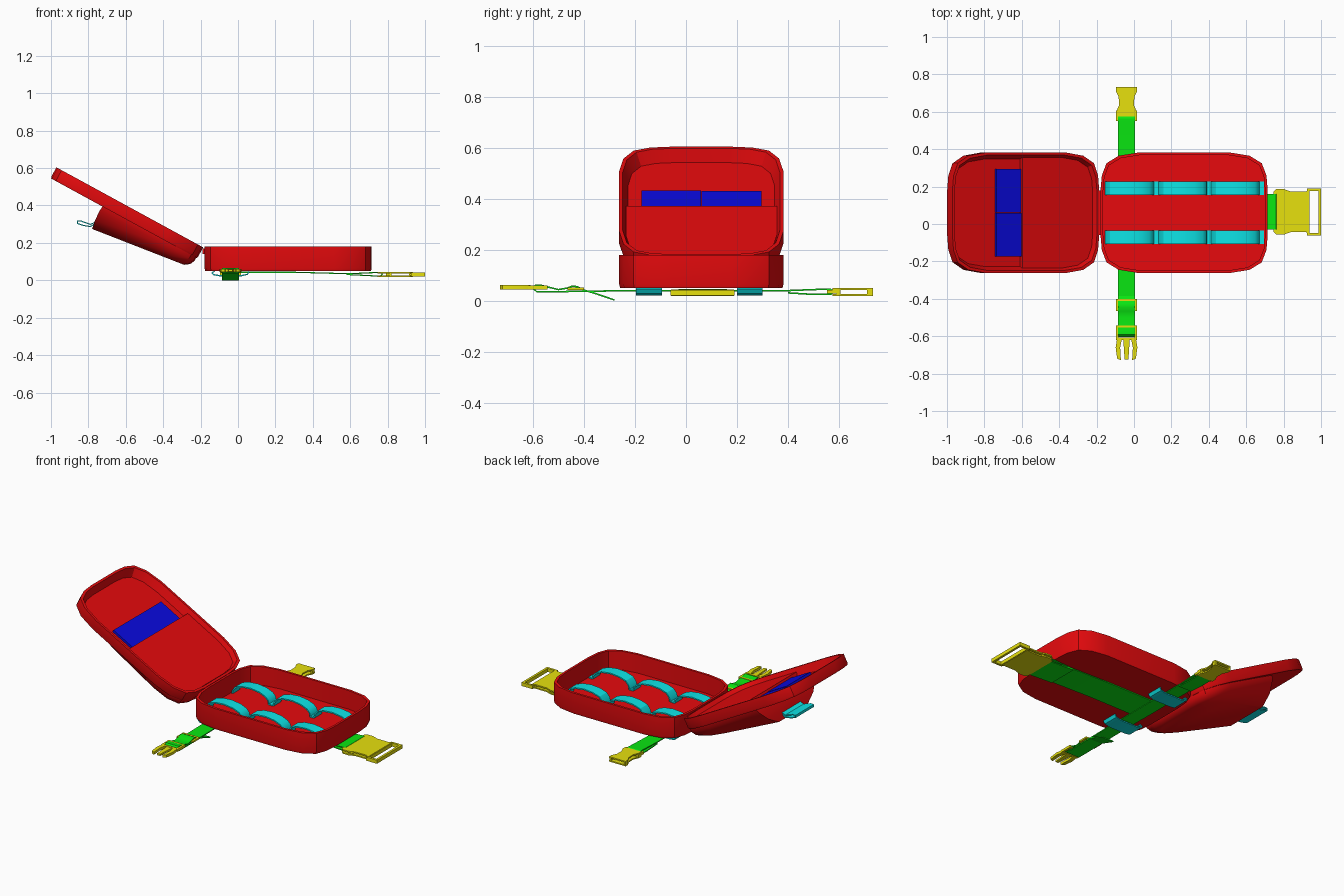
import bpy, bmesh, math
from mathutils import Vector

if "Cube" in bpy.data.objects:
    bpy.data.objects.remove(bpy.data.objects["Cube"])

COL = {"red": (.8, .003, .004, 1), "green": (.003, .8, .006, 1), "yellow": (.8, .75, .004, 1),
       "cyan": (.004, .78, .8, 1), "blue": (.003, .003, .75, 1)}
MAT = {}
for k, c in COL.items():
    MAT[k] = bpy.data.materials.new(k)
    MAT[k].diffuse_color = c


def loft(bm, rings):
    """Skin a list of equal-length rings and cap both ends."""
    vs = [[bm.verts.new(p) for p in r] for r in rings]
    n = len(vs[0])
    for a, b in zip(vs, vs[1:]):
        for i in range(n):
            j = (i + 1) % n
            bm.faces.new((a[i], a[j], b[j], b[i]))
    bm.faces.new(vs[0][::-1])
    bm.faces.new(vs[-1])


def finish(name, bm, mat):
    bmesh.ops.recalc_face_normals(bm, faces=bm.faces)
    me = bpy.data.meshes.new(name)
    bm.to_mesh(me)
    bm.free()
    ob = bpy.data.objects.new(name, me)
    bpy.context.collection.objects.link(ob)
    me.materials.append(MAT[mat])
    bpy.ops.object.select_all(action='DESELECT')
    bpy.context.view_layer.objects.active = ob
    ob.select_set(True)
    bpy.ops.object.shade_smooth_by_angle(angle=math.radians(32))
    return ob


def build(name, mat, *ring_sets):
    bm = bmesh.new()
    for rings in ring_sets:
        loft(bm, rings)
    return finish(name, bm, mat)


def plate(poly, z0, z1):
    return [[(x, y, z) for x, y in poly] for z in (z0, z1)]


def box(x0, x1, y0, y1, z0, z1):
    return plate([(x0, y0), (x1, y0), (x1, y1), (x0, y1)], z0, z1)


def ribbon(path, axis, c, w, t=.006):
    """Flat strap of width w following a (distance, height) path."""
    pts = [Vector(p) for p in path]
    rings = []
    for i, p in enumerate(pts):
        d = (pts[min(i + 1, len(pts) - 1)] - pts[max(i - 1, 0)]).normalized()
        n = Vector((-d.y, d.x)) * t / 2
        r = [(p + n, -w / 2), (p + n, w / 2), (p - n, w / 2), (p - n, -w / 2)]
        rings.append([(q.x, c + s, q.y) if axis == 'x' else (c + s, q.x, q.y) for q, s in r])
    return rings


# Shared rounded outline of both halves, centred on its own origin
Q = [(.447, .12), (.44, .20), (.415, .265), (.35, .305), (.245, .322)]
OUT = (Q + [(-x, y) for x, y in Q[::-1]] + [(-x, -y) for x, y in Q]
       + [(x, -y) for x, y in Q[::-1]])
CY = .06


def outline(inset=0, clip=9):
    sx, sy = 1 - inset / .447, 1 - inset / .322
    return [(min(x * sx, clip), y * sy) for x, y in OUT]


# Base tray
def base(inset, z):
    return [(.268 + x, CY + y, z) for x, y in outline(inset)]


build("base_tray", "red", [base(.004, .05), base(0, .065), base(0, .18), base(.014, .18),
                           base(.014, .064)])

# Lid tray, in tilted lid coordinates: u from hinge, n out of the opening
A = math.radians(28.6)


def L(u, y, n):
    return (-.186 - u * math.cos(A) + n * math.sin(A), CY + y, .176 + u * math.sin(A) + n * math.cos(A))


def lid(inset, n, clip=9, taper=0):
    """Lid outline at depth n (number or function of u), narrowing by taper towards the far end."""
    return [L(.447 + x, y * (1 - taper * (.447 + x) / .575), n(.447 + x) if callable(n) else n)
            for x, y in outline(inset, clip)]


def lid_box(u0, u1, y0, y1, n0, n1):
    return [[L(u, y, n) for u, y in ((u0, y0), (u1, y0), (u1, y1), (u0, y1))] for n in (n0, n1)]


build("lid_tray", "red", [lid(.004, -.066), lid(0, -.055), lid(0, 0), lid(.014, 0), lid(.035, -.052)])
build("lid_inner_pocket", "red", [lid(.03, -.053, .006), lid(.026, -.025, .006)])
build("lid_outer_pocket", "red",
      [lid(.006, -.064, .13, .08), lid(.006, lambda u: -.085 - .01 * u, .133, .12),
       lid(.018, lambda u: -.11 - .07 * u, .13, .27),
       lid(.045, lambda u: -.125 - .128 * u, .122, .5)])

# Fabric hinge
build("hinge_strip", "red", box(-.19, -.174, CY - .12, CY + .12, .14, .17))

# Twin card sleeve inside the lid
build("card_sleeve", "blue", lid_box(.42, .605, -.235, -.001, -.052, -.038),
      lid_box(.42, .605, .001, .235, -.052, -.040))

# Elastic loops in the tray: two rows of three
PROF = [(0, .068), (.006, .09), (.025, .113), (.07, .127), (.13, .132), (.19, .124), (.23, .108),
        (.248, .09), (.254, .068), (.28, .066)]
for row, y in enumerate((-.07, .19)):
    build(f"elastic_row_{row}", "cyan",
          *[ribbon([(x0 + a, b) for a, b in PROF], 'x', y, .072, .008) for x0 in (-.15, .135, .415)])

# Belt loops under the tray and the pull tab on the pocket
loop = [(.06, .048), (.05, .032), (.02, .025), (-.1, .025), (-.13, .03), (-.14, .04), (-.125, .049)]
for i, y in enumerate((-.145, .25)):
    build(f"belt_loop_{i}", "cyan", ribbon(loop, 'x', y, .1, .007))
build("pull_tab", "cyan", ribbon([(-.76, .305), (-.79, .287), (-.83, .294), (-.858, .304), (-.858, .316),
                                  (-.84, .317), (-.79, .299), (-.75, .315)], 'x', CY, .18))

# Cross strap running front to back, with loops around both buckles
SX = -.04
build("cross_strap", "green", ribbon(
    [(-.28, .003), (-.35, .027), (-.4, .042), (-.425, .055), (-.445, .058), (-.465, .05), (-.5, .044),
     (-.57, .061), (-.59, .062), (-.602, .05), (-.585, .036), (-.5, .036), (-.2, .04), (.4, .04),
     (.5, .044), (.565, .046), (.58, .037), (.57, .026), (.5, .025), (.4, .031)], 'y', SX, .09))

# Wide strap under the tray
CW = .065
build("wide_strap", "green", ribbon([(-.09, .043), (.3, .043), (.6, .035), (.7, .04), (.76, .042), (.772, .033),
                                     (.76, .022), (.7, .025), (.58, .031)], 'x', CW, .19))


def frame(x0, x1, y0, y1, z0, z1, b):
    return [box(x0, x1, y0, y0 + b, z0, z1), box(x0, x1, y1 - b, y1, z0, z1),
            box(x0, x0 + b, y0 + b, y1 - b, z0, z1), box(x1 - b, x1, y0 + b, y1 - b, z0, z1)]


# Strap slider
build("slider", "yellow", *frame(SX - .057, SX + .057, -.465, -.4, .042, .052, .012),
      box(SX - .05, SX + .05, -.438, -.426, .042, .05))

# Pronged buckle half
parts = frame(SX - .057, SX + .057, -.62, -.542, .045, .06, .014)
parts.append(plate([(SX - .018, -.61), (SX - .01, -.725), (SX + .01, -.725), (SX + .018, -.61)], .047, .058))
for s in (-1, 1):
    parts.append(plate([(SX + s * a, b) for a, b in ((.024, -.61), (.05, -.61), (.058, -.66), (.05, -.72),
                                                    (.03, -.728), (.034, -.66))], .045, .061))
build("prong_buckle", "yellow", *parts)

# Socket buckle half
half = [(.055, .575), (.055, .6), (.04, .635), (.042, .68), (.057, .71), (.057, .733)]
poly = [(SX + a, b) for a, b in half] + [(SX - a, b) for a, b in half[::-1]]
build("socket_buckle", "yellow", plate(poly, .019, .027), plate(poly, .042, .05),
      box(SX - .055, SX + .055, .59, .605, .025, .044),
      *[box(SX + s * .05 - .006, SX + s * .05 + .006, .71, .732, .025, .044) for s in (-1, 1)],
      *frame(SX - .057, SX + .057, .552, .606, .028, .042, .012))

# Large side buckle with slotted end frame
half = [(.745, .105), (.76, .122), (.8, .122), (.84, .108), (.92, .108), (.935, .124)]
poly = [(a, CW - b) for a, b in half] + [(a, CW + b) for a, b in half[::-1]]
build("large_buckle", "yellow", plate(poly, .018, .026), plate(poly, .036, .044),
      box(.79, .82, CW - .11, CW + .11, .024, .038), box(.915, .935, CW - .1, CW + .1, .024, .038),
      *frame(.925, 1.0, CW - .126, CW + .126, .02, .042, .014))

for m in bpy.data.materials:
    if m.users and not m.is_grease_pencil:
        m.use_nodes = True
        m.node_tree.nodes["Principled BSDF"].inputs["Base Color"].default_value = m.diffuse_color
